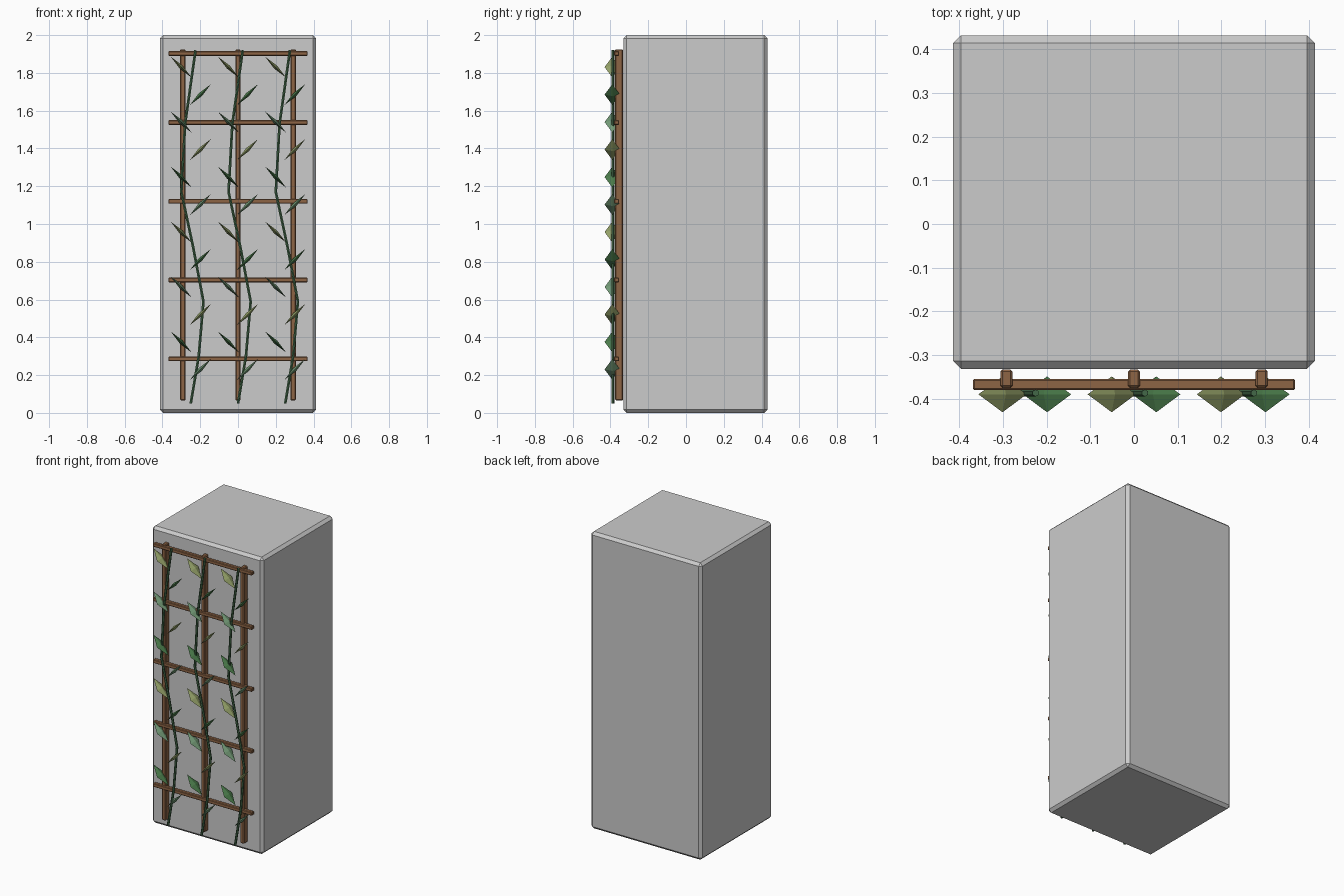
import bpy, bmesh
from math import radians
from mathutils import Matrix, Vector

if "Cube" in bpy.data.objects:
    bpy.data.objects.remove(bpy.data.objects["Cube"])


def material(name, rgb):
    m = bpy.data.materials.new(name)
    m.diffuse_color = (*rgb, 1)
    m.use_nodes = True
    m.node_tree.nodes["Principled BSDF"].inputs["Base Color"].default_value = m.diffuse_color
    return m


wood = material("wood", (0.27, 0.13, 0.06))
stem = material("stem", (0.06, 0.15, 0.07))
leaf_mats = [material("leaf_sage", (0.17, 0.32, 0.18)),
             material("leaf_green", (0.07, 0.20, 0.07)),
             material("leaf_olive", (0.30, 0.36, 0.14))]


def box(name, center, size, bevel, mat=None):
    bm = bmesh.new()
    bmesh.ops.create_cube(bm, size=1)
    bmesh.ops.scale(bm, vec=size, verts=bm.verts)
    me = bpy.data.meshes.new(name)
    bm.to_mesh(me)
    bm.free()
    ob = bpy.data.objects.new(name, me)
    ob.location = center
    bpy.context.collection.objects.link(ob)
    mod = ob.modifiers.new("bevel", 'BEVEL')
    mod.width, mod.segments = bevel, 1
    if mat:
        me.materials.append(mat)
    return ob


# Wall block
box("wall_block", (0, 0.05, 1), (0.828, 0.764, 2), 0.018)

# Trellis posts and rails
for i, x in enumerate((-0.292, 0, 0.292)):
    box(f"trellis_post_{i}", (x, -0.354, 0.995), (0.028, 0.042, 1.86), 0.005, wood)
for i, z in enumerate((0.286, 0.704, 1.12, 1.537, 1.903)):
    box(f"trellis_rail_{i}", (0, -0.3675, z), (0.738, 0.026, 0.025), 0.004, wood)

# Vine stems: one swaying path repeated
path = [(0, 0.05), (0.042, 0.30), (0.067, 0.59), (0.012, 0.88),
        (-0.05, 1.17), (-0.03, 1.53), (0.025, 1.92)]
vine_xs = (-0.25, 0, 0.25)
for v, x0 in enumerate(vine_xs):
    cu = bpy.data.curves.new(f"vine_stem_{v}", 'CURVE')
    cu.dimensions = '3D'
    cu.bevel_depth = 0.008
    cu.bevel_resolution = 1
    cu.use_fill_caps = True
    sp = cu.splines.new('POLY')
    sp.points.add(len(path) - 1)
    for p, (x, z) in zip(sp.points, path):
        p.co = (x0 + x, -0.387, z, 1)
    sp.use_smooth = False
    cu.materials.append(stem)
    bpy.context.collection.objects.link(bpy.data.objects.new(f"vine_stem_{v}", cu))

# Leaves: thin stretched octahedra, alternating left and right up each vine
for v, x0 in enumerate(vine_xs):
    bm = bmesh.new()
    for i in range(12):
        side = 1 if i % 2 == 0 else -1
        mtx = (Matrix.Translation((x0 + 0.051 * side, -0.39, 0.23 + 0.1455 * i))
               @ Matrix.Rotation(radians(45 * side), 4, 'Y'))
        ring = [bm.verts.new(mtx @ Vector(c)) for c in
                ((0, 0, 0.078), (0, 0.041, 0), (0, 0, -0.078), (0, -0.041, 0))]
        for t in (1, -1):
            tip = bm.verts.new(mtx @ Vector((0.011 * t, 0, 0)))
            for k in range(4):
                f = bm.faces.new((ring[k], ring[(k + 1) % 4], tip))
                f.material_index = i % 3
    bmesh.ops.recalc_face_normals(bm, faces=bm.faces)
    me = bpy.data.meshes.new(f"vine_leaves_{v}")
    bm.to_mesh(me)
    bm.free()
    for m in leaf_mats:
        me.materials.append(m)
    bpy.context.collection.objects.link(bpy.data.objects.new(f"vine_leaves_{v}", me))
